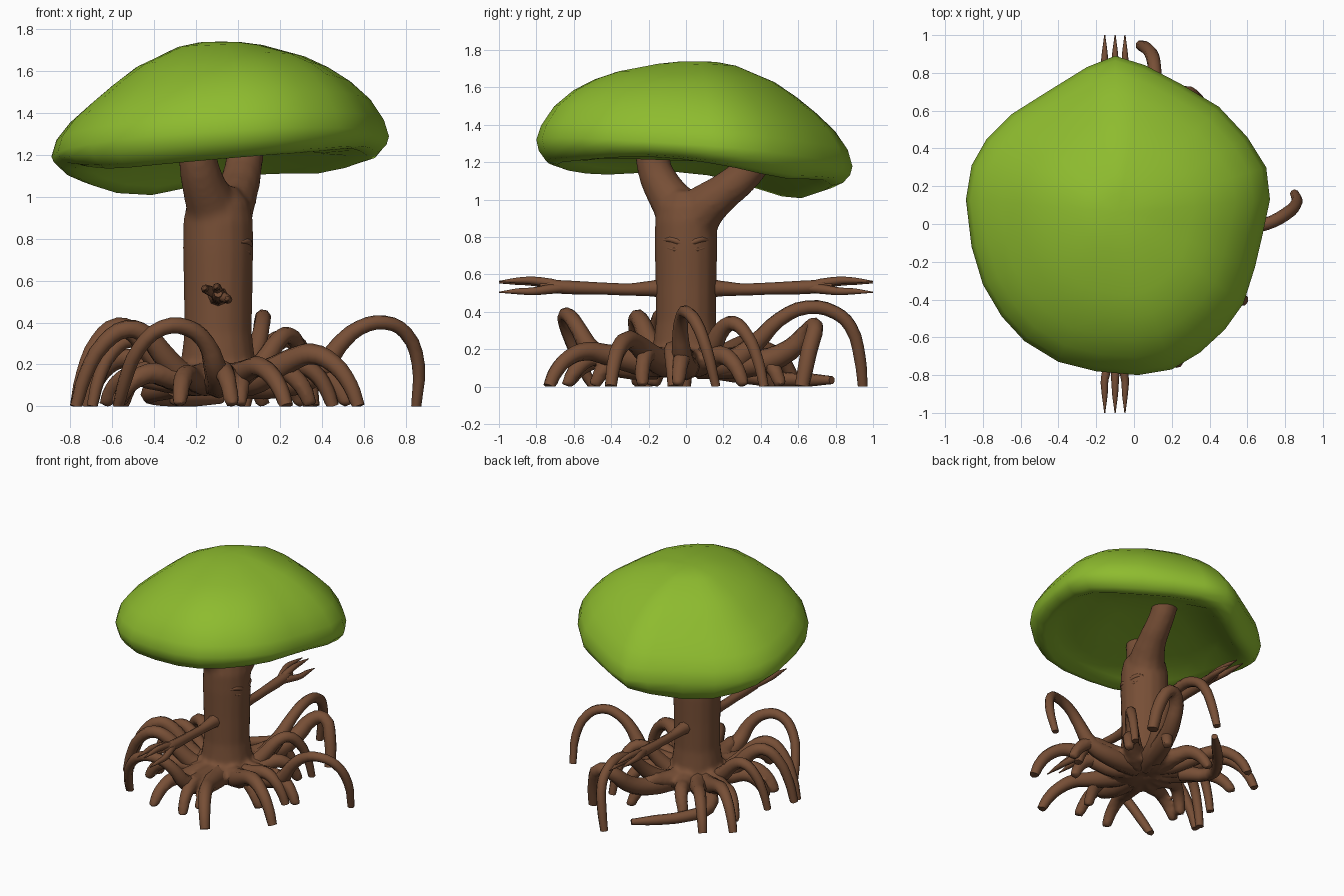
import bpy, bmesh, math
from mathutils import Vector

if "Cube" in bpy.data.objects:
    bpy.data.objects.remove(bpy.data.objects["Cube"])


def material(name, rgb):
    m = bpy.data.materials.new(name)
    m.diffuse_color = (*rgb, 1)
    m.use_nodes = True
    m.node_tree.nodes["Principled BSDF"].inputs["Base Color"].default_value = m.diffuse_color
    return m


BARK = material("bark_brown", (0.185, 0.078, 0.037))
LEAF = material("leaf_green", (0.27, 0.50, 0.028))
CX = -0.095  # trunk axis


def select(obs):
    bpy.ops.object.select_all(action='DESELECT')
    for ob in obs:
        ob.select_set(True)
    bpy.context.view_layer.objects.active = obs[0]


def tube(name, pts, sides=2, res=3):
    """Smooth tapered tube through (x, y, z, radius) points."""
    cu = bpy.data.curves.new(name, 'CURVE')
    cu.dimensions = '3D'
    cu.bevel_depth = 1.0
    cu.bevel_resolution = sides
    cu.resolution_u = res
    cu.use_fill_caps = True
    sp = cu.splines.new('BEZIER')
    sp.bezier_points.add(len(pts) - 1)
    for bp, (x, y, z, r) in zip(sp.bezier_points, pts):
        bp.co = (x, y, z)
        bp.radius = r
        bp.handle_left_type = bp.handle_right_type = 'AUTO'
    ob = bpy.data.objects.new(name, cu)
    bpy.context.collection.objects.link(ob)
    select([ob])
    bpy.ops.object.convert(target='MESH')
    ob = bpy.context.object
    for v in ob.data.vertices:
        v.co.z = max(v.co.z, 0.0)
    ob.data.materials.clear()
    ob.data.materials.append(BARK)
    bpy.ops.object.shade_smooth_by_angle(angle=math.radians(50))
    return ob


def root(name, deg, reach, height, curl=0, thick=.045):
    """Arching root leaving the trunk at an angle and touching the ground."""
    profile = ((.08, .14, 1.5), (.26, .13, 1.5), (.44, .12 + .45 * max(height - .12, 0), 1.25),
               (.58, height * .92, 1.05), (.7, height, .95), (.84, height * .82, .85),
               (.95, height * .4, .75), (1, 0, .65))
    pts = []
    for u, z, w in profile:
        a = math.radians(deg + curl * u * u)
        pts.append((CX + math.cos(a) * reach * u, math.sin(a) * reach * u, z, thick * w))
    return tube(name, pts)


# Trunk with flared base, and the two forked limbs
body = [
    tube("trunk", [(CX, 0, .07, .22), (CX, 0, .13, .21), (CX, 0, .2, .18), (CX, 0, .35, .162),
                   (CX, 0, .55, .164), (CX, 0, .75, .169), (CX, 0, .88, .167),
                   (CX, 0, .97, .15), (CX, 0, 1.05, .09)], sides=6),
    tube("front_limb", [(CX, -.01, .8, .14), (-.125, -.05, .95, .125), (-.165, -.12, 1.06, .105),
                        (-.19, -.17, 1.17, .093), (-.2, -.18, 1.29, .093)], sides=4),
    tube("back_limb", [(CX, .01, .8, .14), (-.055, .07, .93, .13), (0, .2, 1.04, .1),
                       (.025, .32, 1.14, .09), (.04, .41, 1.27, .09)], sides=4)]
# Low thick roots spreading from the base
for i, spec in enumerate(((270, .64, .17, 6), (248, .66, .15, 6), (222, .55, .16, -14),
                          (188, .5, .17, 12), (160, .62, .15, -10), (100, .5, .15, 14),
                          (75, .55, .17, -8), (28, .5, .17, 10), (0, .62, .17, -4),
                          (318, .5, .18, 14), (292, .5, .15, -10))):
    body.append(root(f"low_root_{i}", *spec, .056))
# Fuse them into one smooth skin
select(body)
bpy.ops.object.join()
trunk = bpy.context.object
mod = trunk.modifiers.new("fuse", 'REMESH')
mod.mode = 'VOXEL'
mod.voxel_size = .017
mod = trunk.modifiers.new("soften", 'SMOOTH')
mod.iterations = 5
bpy.ops.object.convert(target='MESH')
trunk = bpy.context.object
trunk.data.materials.clear()
trunk.data.materials.append(BARK)
bpy.ops.object.shade_smooth()

# Arms with three pointed fingers, mirrored front to back
for s, side in ((-1, "front"), (1, "back")):
    tube(side + "_arm", [(CX, s * .1, .525, .06), (CX, s * .18, .525, .042), (CX, s * .3, .52, .032),
                         (CX, s * .45, .525, .032), (CX, s * .6, .53, .036),
                         (CX, s * .7, .535, .036), (CX, s * .78, .54, .02)])
    for i, (x, z) in enumerate(((-.155, .56), (-.1, .568), (-.048, .51))):
        zm = (z + .535) / 2
        tube(f"{side}_finger_{i}", [(CX, s * .62, .53, .022), (x * .5 + CX * .5, s * .72, zm, .026),
                                    (x, s * .82, z, .021), (x, s * .9, z, .016),
                                    (x, s * 1.0, z - .005, .003)])

# Face on the right side of the trunk: slanted brows and eyelids
for s in (-1, 1):
    tube("brow", [(.056, s * .015, .762, .012), (.052, s * .05, .778, .018),
                  (.038, s * .085, .787, .016), (.014, s * .12, .782, .006)], res=2)
    tube("eyelid", [(.06, s * .025, .742, .006), (.052, s * .06, .733, .011),
                    (.032, s * .1, .745, .005)], res=2)

# Tall arching roots: angle, reach, peak height, curl, thickness
for i, spec in enumerate(((222, .72, .37, -22, .046), (193, .71, .38, 4, .046),
                          (170, .6, .32, 10, .042), (144, .77, .23, 0, .047),
                          (126, .74, .2, 2, .047), (286, .8, .19, 8, .052),
                          (322, .78, .25, 7, .052), (345, .55, .2, 8, .047),
                          (30, .6, .34, 14, .042))):
    root(f"arching_root_{i}", *spec)

# Front root that rises and hooks over to the left
tube("front_hook_root", [(-.1, -.15, .12, .08), (-.09, -.36, .12, .07), (-.11, -.5, .19, .055),
                         (-.15, -.57, .3, .044), (-.24, -.62, .375, .04), (-.36, -.65, .375, .037),
                         (-.47, -.63, .28, .034), (-.54, -.56, .12, .032), (-.57, -.5, 0, .028)])
# Thick back root that rises and hooks over to the right
tube("back_hook_root", [(-.02, .18, .12, .08), (.05, .4, .13, .068), (.11, .56, .2, .058),
                        (.17, .66, .3, .05), (.25, .69, .32, .045), (.32, .66, .2, .045),
                        (.35, .62, 0, .04)])
# Two longest roots, reaching past the canopy
tube("long_right_root", [(-.02, 0, .12, .08), (.2, 0, .11, .07), (.38, -.02, .16, .055),
                         (.48, -.03, .29, .042), (.58, -.02, .375, .036), (.7, 0, .4, .034),
                         (.8, .05, .35, .034), (.86, .11, .2, .031), (.85, .16, 0, .024)])
tube("long_back_root", [(-.05, .06, .12, .08), (.02, .24, .13, .07), (.08, .38, .24, .05),
                        (.11, .5, .36, .04), (.12, .65, .425, .038), (.11, .8, .395, .037),
                        (.1, .88, .32, .036), (.065, .93, .15, .034), (.035, .945, 0, .028)])
# Root lying along the ground
tube("ground_root", [(-.3, .15, .1, .06), (-.42, .32, .06, .045), (-.34, .5, .04, .04),
                     (-.2, .66, .036, .036), (-.08, .78, .035, .022)])

# Canopy: outline seen from above, lofted through a dome and a hollow underside
outline = [(-.1, .89), (.06, .84), (.25, .74), (.45, .62), (.6, .46), (.7, .3), (.72, .13),
           (.68, -.06), (.64, -.23), (.58, -.42), (.48, -.56), (.35, -.68), (.2, -.77),
           (.02, -.8), (-.2, -.78), (-.4, -.73), (-.58, -.62), (-.7, -.49), (-.8, -.32),
           (-.86, -.12), (-.89, .13), (-.86, .31), (-.78, .45), (-.65, .58), (-.46, .7),
           (-.25, .83)]
mid = Vector((-.085, .06))
# (scale, blend upward to the top), then (scale, drop below the rim)
dome = [(.12, .995), (.25, .965), (.5, .84), (.64, .72), (.77, .57), (.89, .38), (.97, .17), (1, 0)]
under = [(.985, .06), (.94, .115), (.87, .135), (.78, .1)]
TOP, CEILING = 1.74, 1.23
bm = bmesh.new()


def rim(x, y):
    return 1.255 + .06 * x - .08 * y


def ring(scale, height):
    verts = []
    for p in outline:
        q = mid + (Vector(p) - mid) * scale
        verts.append(bm.verts.new((q.x, q.y, height(p, q))))
    return verts


def dome_z(t):
    # the left and back shoulders slope lower than the right and front ones
    def f(p, q):
        lean = .09 * min(q.x, 0) + .02 * max(q.x, 0) - .045 * q.y
        return rim(*p) * (1 - t) + TOP * t + 6.75 * t * t * (1 - t) * lean
    return f


def under_z(drop):
    def f(p, q):
        a = math.degrees(math.atan2(p[1], p[0])) % 360

        def bump(c, w):
            return math.exp(-(((a - c + 180) % 360 - 180) / w) ** 2)
        return rim(*p) - drop * (1 - .6 * bump(180, 28) + .25 * bump(128, 20)
                                 - .35 * bump(85, 22) - .4 * bump(350, 45))
    return f


rings = [ring(s, dome_z(t)) for s, t in dome]
rings += [ring(s, under_z(d)) for s, d in under]
rings += [ring(s, lambda p, q, z=z: z + .02 * q.x - .04 * q.y) for s, z in ((.62, 1.2), (.35, CEILING))]
n = len(outline)
for a, b in zip(rings, rings[1:]):
    for i in range(n):
        bm.faces.new((a[i], a[(i + 1) % n], b[(i + 1) % n], b[i]))
for end, z in ((rings[0], TOP), (rings[-1], CEILING + .01)):
    c = bm.verts.new((mid.x, mid.y, z))
    for i in range(n):
        bm.faces.new((end[i], end[(i + 1) % n], c))
bmesh.ops.recalc_face_normals(bm, faces=bm.faces[:])
me = bpy.data.meshes.new("canopy")
bm.to_mesh(me)
bm.free()
me.materials.append(LEAF)
canopy = bpy.data.objects.new("canopy", me)
bpy.context.collection.objects.link(canopy)
select([canopy])
bpy.ops.object.shade_smooth_by_angle(angle=math.radians(60))
